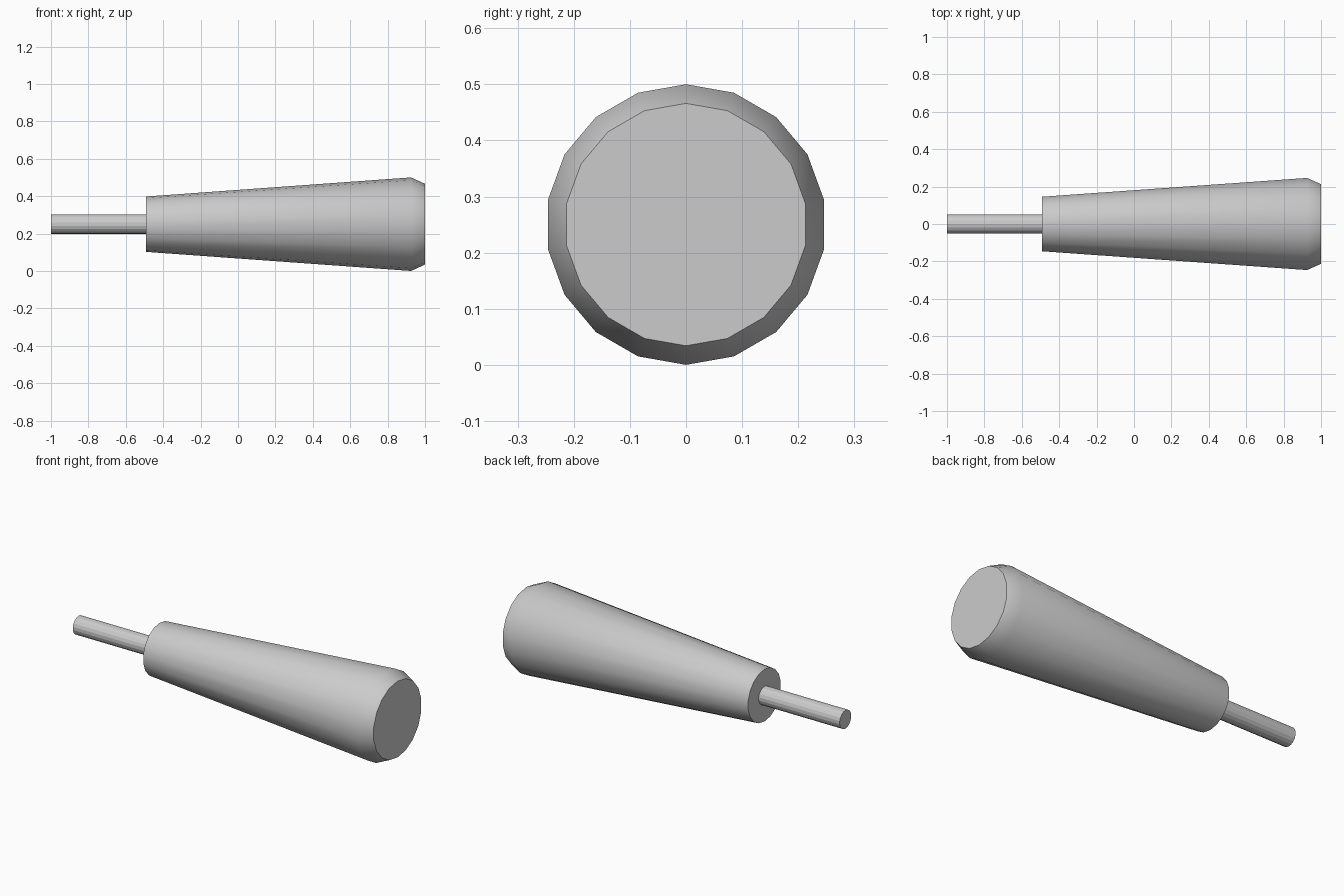
import bpy, bmesh
from math import sin, cos, tau, radians

if "Cube" in bpy.data.objects:
    bpy.data.objects.remove(bpy.data.objects["Cube"])

SIDES = 18
AXIS_Z = 0.25


def lathe_x(name, profile, smooth):
    """Closed solid turned about the x direction from (x, radius) points."""
    bm = bmesh.new()
    rings = [[bm.verts.new((x, r * sin(tau * i / SIDES), AXIS_Z + r * cos(tau * i / SIDES)))
              for i in range(SIDES)] for x, r in profile]
    for a, b in zip(rings, rings[1:]):
        for i in range(SIDES):
            j = (i + 1) % SIDES
            bm.faces.new((a[i], a[j], b[j], b[i]))
    bm.faces.new(rings[0])
    bm.faces.new(rings[-1])
    bmesh.ops.recalc_face_normals(bm, faces=bm.faces)
    mesh = bpy.data.meshes.new(name)
    bm.to_mesh(mesh)
    bm.free()
    obj = bpy.data.objects.new(name, mesh)
    bpy.context.collection.objects.link(obj)
    if smooth:
        bpy.ops.object.select_all(action='DESELECT')
        obj.select_set(True)
        bpy.context.view_layer.objects.active = obj
        bpy.ops.object.shade_smooth_by_angle(angle=radians(30))
    return obj


# Tapered grip with chamfered butt end
lathe_x("handle", [(-0.492, 0.148), (0.925, 0.25), (1.0, 0.216)], True)

# Thin faceted rod, seated slightly inside the grip
lathe_x("rod", [(-1.0, 0.052), (-0.47, 0.052)], False)
